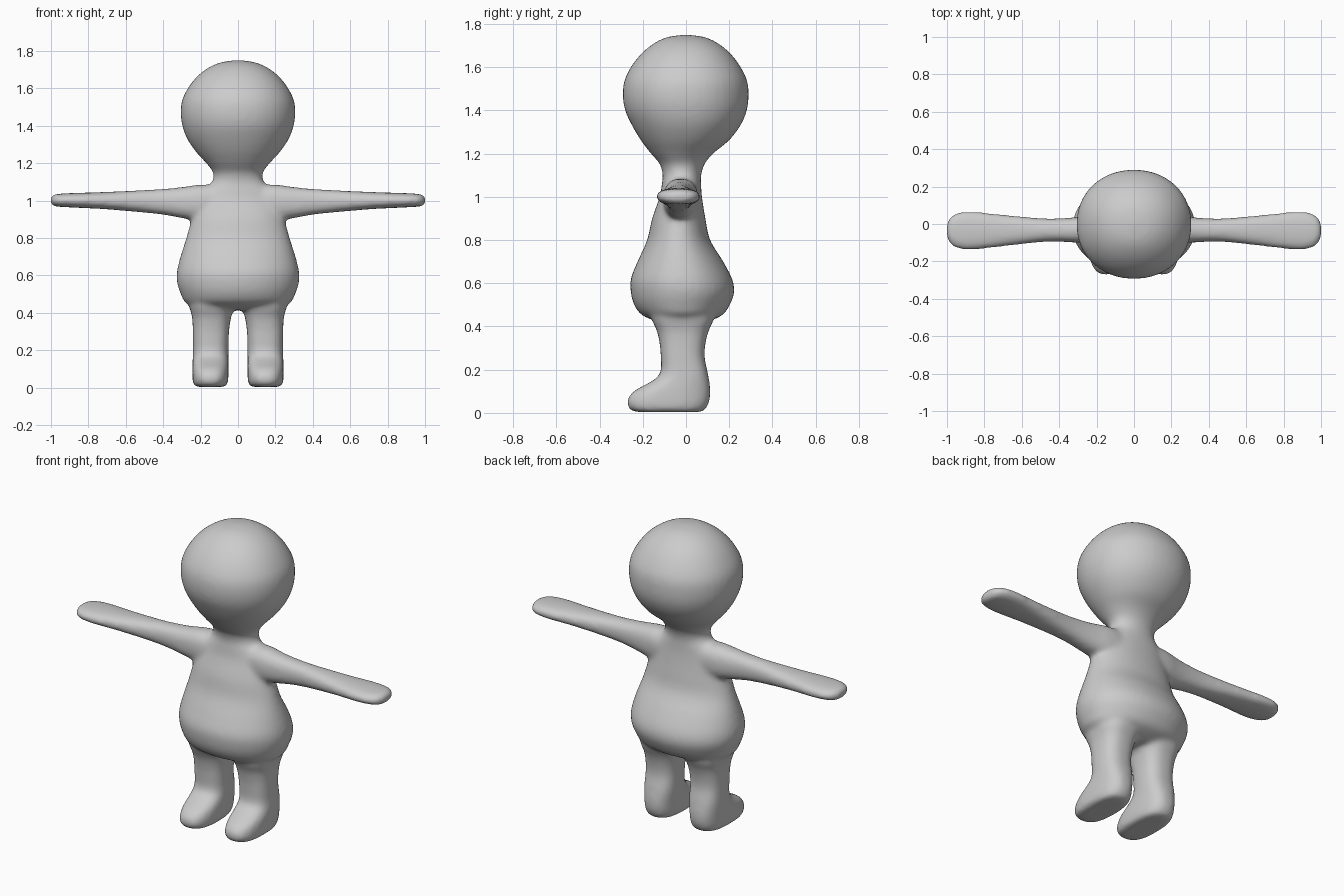
import bpy, bmesh, math
from mathutils import Vector

SEG, SUB = 40, 6


def spline(stations):
    """Catmull-Rom resampling of a station list."""
    pts = [Vector(s) for s in stations]
    out = []
    for i in range(len(pts) - 1):
        a, b, c, d = pts[max(i - 1, 0)], pts[i], pts[i + 1], pts[min(i + 2, len(pts) - 1)]
        for k in range(SUB):
            t = k / SUB
            out.append(0.5 * (2 * b + (c - a) * t + (2 * a - 5 * b + 4 * c - d) * t * t
                              + (3 * b - a - 3 * c + d) * t ** 3))
    return out + [pts[-1]]


def loft(bm, stations, place, power=2.0):
    """Skin rounded rings; a station is (position, u min, u max, v min, v max)."""
    rings = []
    for w, u0, u1, v0, v1 in spline(stations):
        ring = []
        for i in range(SEG):
            a = math.tau * i / SEG
            c, s = math.cos(a), math.sin(a)
            u = (u0 + u1) / 2 + (u1 - u0) / 2 * math.copysign(abs(c) ** (2 / power), c)
            v = (v0 + v1) / 2 + (v1 - v0) / 2 * math.copysign(abs(s) ** (2 / power), s)
            ring.append(bm.verts.new(place(w, u, v)))
        rings.append(ring)
    for r, q in zip(rings, rings[1:]):
        for i in range(SEG):
            j = (i + 1) % SEG
            bm.faces.new((r[i], r[j], q[j], q[i]))
    bm.faces.new(rings[0][::-1])
    bm.faces.new(rings[-1])


bm = bmesh.new()

# torso, neck and head: height, half width, front y, back y
trunk = [(.415, .16, -.11, .08), (.45, .275, -.20, .165), (.50, .306, -.24, .203),
         (.56, .326, -.256, .224), (.62, .327, -.256, .214), (.70, .308, -.225, .173),
         (.80, .277, -.180, .112), (.90, .250, -.157, .090), (1.0, .225, -.122, .074),
         (1.06, .180, -.112, .070), (1.10, .138, -.108, .070), (1.15, .134, -.120, .085),
         (1.20, .170, -.162, .125), (1.26, .225, -.208, .198), (1.33, .272, -.250, .252),
         (1.40, .298, -.282, .282), (1.47, .307, -.293, .290), (1.54, .298, -.285, .283),
         (1.61, .262, -.250, .248), (1.67, .212, -.200, .200), (1.715, .150, -.142, .142),
         (1.74, .085, -.085, .085), (1.751, .01, -.01, .01)]
loft(bm, [(z, -w, w, f, b) for z, w, f, b in trunk], lambda w, u, v: (u, v, w), 2.1)

# arm: x, front y, back y, bottom z, top z
arm = [(.10, -.10, .06, .90, 1.08), (.20, -.105, .055, .892, 1.085), (.30, -.100, .038, .906, 1.072),
       (.40, -.095, .030, .924, 1.062), (.50, -.097, .031, .935, 1.056), (.70, -.120, .050, .953, 1.046),
       (.85, -.137, .066, .961, 1.041), (.93, -.134, .063, .965, 1.038), (.975, -.115, .045, .968, 1.034),
       (.995, -.085, .015, .976, 1.026), (1.003, -.055, -.015, .99, 1.012)]

# leg and foot: height, inner x, outer x, front y, back y
leg = [(.003, .075, .222, -.215, .06), (.012, .060, .236, -.255, .085), (.04, .052, .243, -.273, .104),
       (.075, .051, .244, -.265, .112), (.105, .051, .244, -.235, .113), (.135, .051, .243, -.180, .110),
       (.165, .051, .242, -.133, .105), (.20, .051, .241, -.116, .098), (.26, .050, .241, -.117, .086),
       (.32, .046, .242, -.122, .090), (.38, .036, .246, -.135, .105), (.44, .02, .26, -.16, .13),
       (.52, .02, .25, -.16, .13)]

for side in (-1, 1):
    loft(bm, arm, lambda w, u, v: (side * w, u, v), 2.4)
    loft(bm, leg, lambda w, u, v: (side * u, v, w), 2.6)

bmesh.ops.recalc_face_normals(bm, faces=bm.faces[:])
mesh = bpy.data.meshes.new("body")
bm.to_mesh(mesh)
bm.free()
body = bpy.data.objects.new("body", mesh)
bpy.context.collection.objects.link(body)

# single neutral colour
clay = bpy.data.materials.new("clay grey")
clay.diffuse_color = (.6, .6, .6, 1)
mesh.materials.append(clay)

# fuse the parts into one skin and soften the joins
fuse = body.modifiers.new("fuse", 'REMESH')
fuse.mode = 'VOXEL'
fuse.voxel_size = .012
fuse.use_smooth_shade = True
soften = body.modifiers.new("soften", 'SMOOTH')
soften.factor = .5
soften.iterations = 14
